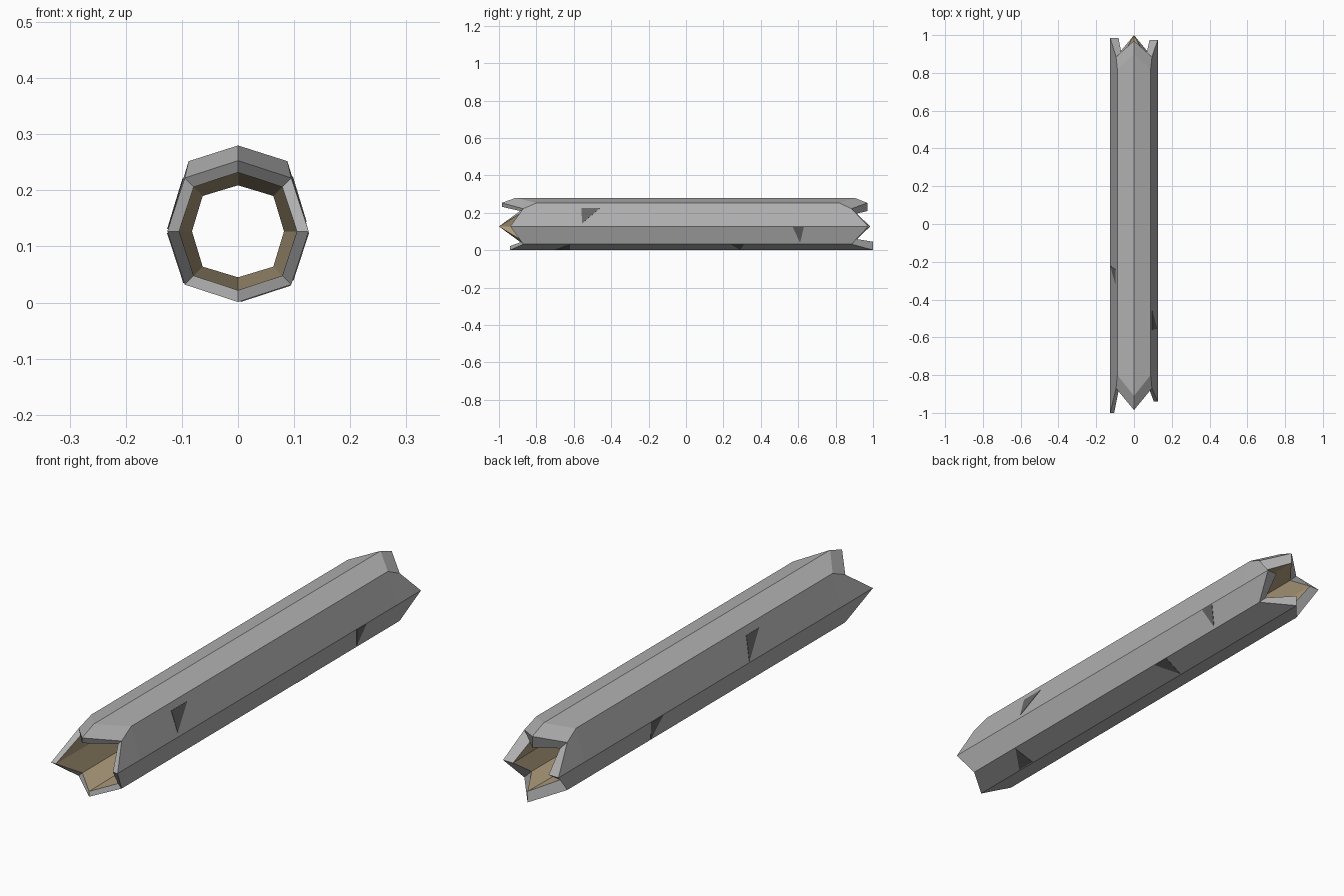
import bpy, bmesh
from mathutils import Vector

cube = bpy.data.objects.get("Cube")
if cube:
    bpy.data.objects.remove(cube)


def material(name, rgb):
    m = bpy.data.materials.new(name)
    m.use_nodes = True
    m.diffuse_color = (*rgb, 1)
    m.node_tree.nodes["Principled BSDF"].inputs["Base Color"].default_value = (*rgb, 1)
    return m


bark = material("grey bark", (0.43, 0.43, 0.43))
wood = material("tan inner wood", (0.42, 0.33, 0.20))
scar = material("dark bark notch", (0.135, 0.135, 0.135))

SIDES = 8
CENTRE = 0.127
# unit directions around the log: +x, upper +x, top, ... ; even ones are tips
DIRS = [(1, 0), (1, 1), (0, 1), (-1, 1), (-1, 0), (-1, -1), (0, -1), (1, -1)]


def section(axis, diagonal):
    """Eight (x, z) points with separate axis and diagonal offsets."""
    size = (axis, diagonal)
    return [(dx * size[k % 2], CENTRE + dz * size[k % 2]) for k, (dx, dz) in enumerate(DIRS)]


rim = section(0.126, 0.095)
bore_front = section(0.105, 0.079)
bore_back = section(0.082, 0.063)

# raised top ridge of the trunk between the two shoulders
trunk = list(rim)
trunk[1], trunk[2], trunk[3] = (0.088, 0.252), (0, 0.28), (-0.088, 0.252)

# jagged ends: long tips on the axes, notches on the diagonals
tips_front = [-0.94, -0.87, -0.985, -0.87, -1.0, -0.87, -0.94, -0.87]
tips_back = [0.975, 0.885, 0.97, 0.885, 0.985, 0.885, 1.0, 0.885]
shoulder_front = [-0.80] * SIDES
shoulder_back = [0.82] * SIDES
shoulder_front[2], shoulder_back[2] = -0.91, 0.90


def add_object(name, bm, mats):
    bmesh.ops.recalc_face_normals(bm, faces=bm.faces[:])
    mesh = bpy.data.meshes.new(name)
    bm.to_mesh(mesh)
    bm.free()
    for m in mats:
        mesh.materials.append(m)
    obj = bpy.data.objects.new(name, mesh)
    bpy.context.collection.objects.link(obj)
    return obj


# hollow log: rings run along the outside, round the rim and back through the bore
bm = bmesh.new()
layout = [(rim, tips_front), (trunk, shoulder_front), (trunk, shoulder_back),
          (rim, tips_back), (bore_back, tips_back), (bore_front, tips_front)]
rings = [[bm.verts.new((x, y, z)) for (x, z), y in zip(sec, ys)] for sec, ys in layout]
for r, ring in enumerate(rings):
    following = rings[(r + 1) % len(rings)]
    for k in range(SIDES):
        n = (k + 1) % SIDES
        face = bm.faces.new((ring[k], ring[n], following[n], following[k]))
        face.material_index = 1 if r == 4 else 0
add_object("hollow_log", bm, [bark, wood])


# dark triangular bark notches as thin plates
def notch(name, side, corners):
    """corners: (y, fraction) from ridge `side` to the next ridge."""
    a, b = [Vector((x, 0, z)) for x, z in (trunk[side], trunk[(side + 1) % SIDES])]
    edge = b - a
    normal = Vector((edge.z, 0, -edge.x)).normalized()
    bm = bmesh.new()
    points = [a + edge * t + Vector((0, y, 0)) for y, t in corners]
    low = [bm.verts.new(p - normal * 0.001) for p in points]
    high = [bm.verts.new(p + normal * 0.0015) for p in points]
    bm.faces.new(low)
    bm.faces.new(high)
    for i in range(3):
        j = (i + 1) % 3
        bm.faces.new((low[i], low[j], high[j], high[i]))
    add_object(name, bm, [scar])


notch("notch_upper_left", 0, [(-0.56, 0.78), (-0.46, 0.78), (-0.555, 0.13)])
notch("notch_lower_left", 7, [(0.57, 0.98), (0.63, 0.98), (0.61, 0.08)])
notch("notch_under_back", 6, [(0.24, 0.98), (0.31, 0.98), (0.29, 0.05)])
notch("notch_under_front", 6, [(-0.62, 0.95), (-0.62, 0.05), (-0.70, 0.05)])
notch("notch_upper_right", 3, [(-0.24, 0.25), (-0.32, 0.25), (-0.22, 0.97)])
notch("notch_lower_right", 4, [(0.40, 0.03), (0.325, 0.03), (0.36, 0.97)])
